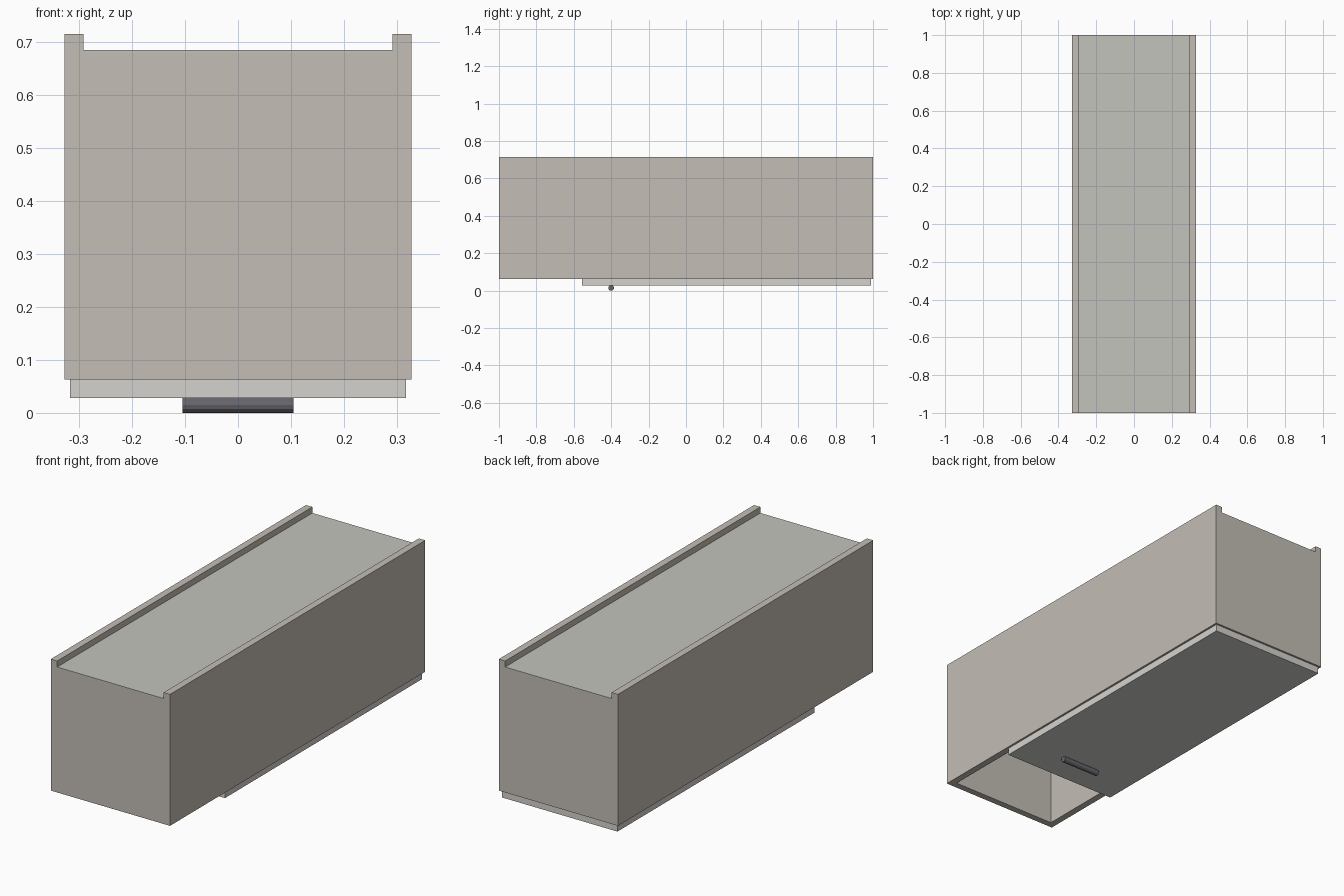
import bpy, math

if "Cube" in bpy.data.objects:
    bpy.data.objects.remove(bpy.data.objects["Cube"])


def material(name, rgb):
    m = bpy.data.materials.new(name)
    m.diffuse_color = (*rgb, 1)
    m.use_nodes = True
    m.node_tree.nodes["Principled BSDF"].inputs["Base Color"].default_value = m.diffuse_color
    return m


def box(name, x, y, z, mat=None):
    """Box from (min, max) ranges."""
    lo, hi = zip(x, y, z)
    bpy.ops.mesh.primitive_cube_add(size=1, location=[(a + b) / 2 for a, b in zip(lo, hi)])
    ob = bpy.context.object
    ob.name = name
    ob.scale = [b - a for a, b in zip(lo, hi)]
    bpy.ops.object.transform_apply(location=False, rotation=False, scale=True)
    if mat:
        ob.data.materials.append(mat)
    return ob


def cut(target, cutter):
    mod = target.modifiers.new(cutter.name, 'BOOLEAN')
    mod.operation = 'DIFFERENCE'
    mod.solver = 'EXACT'
    mod.object = cutter
    bpy.context.view_layer.objects.active = target
    bpy.ops.object.modifier_apply(modifier=mod.name)
    bpy.data.objects.remove(cutter)


shell_mat = material("beige_shell", (0.55, 0.51, 0.46))
panel_mat = material("grey_panel", (0.55, 0.55, 0.51))
door_mat = material("pale_door", (0.66, 0.65, 0.62))
handle_mat = material("dark_metal", (0.13, 0.13, 0.15))

# Shell, open underneath, with a channel between two raised side rails
shell = box("cabinet_shell", (-0.327, 0.327), (-1, 1), (0.063, 0.715), shell_mat)
cut(shell, box("pocket", (-0.293, 0.293), (-0.967, 0.967), (0, 0.652)))
cut(shell, box("channel", (-0.292, 0.292), (-1.1, 1.1), (0.679, 0.8)))

# Thin panel lying in the channel
box("top_panel", (-0.292, 0.292), (-1, 1), (0.679, 0.685), panel_mat)

# Sliding door, leaving the front of the opening uncovered
box("sliding_door", (-0.317, 0.317), (-0.555, 0.99), (0.028, 0.063), door_mat)

# Round bar handle under the door
bpy.ops.mesh.primitive_cylinder_add(vertices=12, radius=0.015, depth=0.21,
                                    location=(0, -0.4, 0.015),
                                    rotation=(0, math.pi / 2, 0))
handle = bpy.context.object
handle.name = "door_handle"
handle.data.materials.append(handle_mat)
